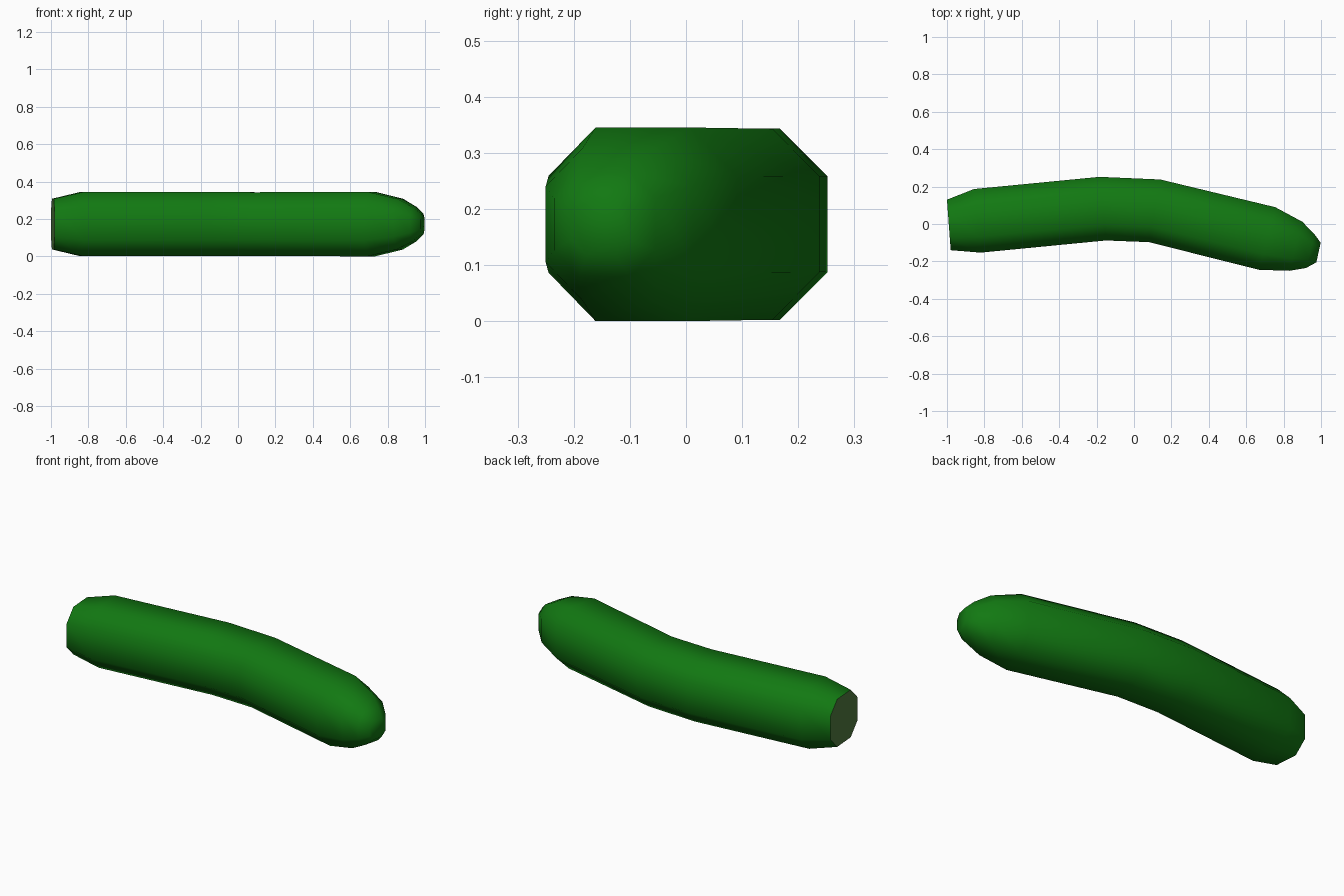
import bpy
from mathutils import Vector

if "Cube" in bpy.data.objects:
    bpy.data.objects.remove(bpy.data.objects["Cube"])


def material(name, colour):
    m = bpy.data.materials.new(name)
    m.diffuse_color = (*colour, 1)
    m.use_nodes = True
    m.node_tree.nodes["Principled BSDF"].inputs["Base Color"].default_value = m.diffuse_color
    return m


def add_mesh(name, verts, faces, mat, smooth):
    me = bpy.data.meshes.new(name)
    me.from_pydata(verts, [], faces)
    me.materials.append(mat)
    for p in me.polygons:
        p.use_smooth = smooth
    ob = bpy.data.objects.new(name, me)
    bpy.context.collection.objects.link(ob)
    return ob


# Chamfered-square cross-section (across, up), scaled by each ring's half width
SECTION = [(1, .5), (.5, 1), (-.5, 1), (-1, .5),
           (-1, -.5), (-.5, -1), (.5, -1), (1, -.5)]
N = len(SECTION)
MID_Z = 0.1725

# Rings seen from above: back edge x, y then front edge x, y
RINGS = [
    (-1.00, .13, -.98, -.14),
    (-.855, .187, -.82, -.153),
    (-.185, .252, -.15, -.088),
    (.14, .238, .08, -.097),
    (.755, .09, .67, -.245),
    (.90, .012, .83, -.25),
    (.965, -.055, .92, -.235),
    (.998, -.10, .975, -.205),
]


def ring(bx, by, fx, fy):
    back, front = Vector((bx, by, MID_Z)), Vector((fx, fy, MID_Z))
    centre, across = (back + front) / 2, (back - front) / 2
    up = Vector((0, 0, min(across.length, MID_Z)))
    return [centre + across * a + up * b for a, b in SECTION]


green = material("skin_green", (0.006, 0.19, 0.006))
pale = material("cut_green", (0.08, 0.19, 0.05))

# Curved body with rounded tip
verts = [v for r in RINGS for v in ring(*r)]
faces = []
for i in range(len(RINGS) - 1):
    for j in range(N):
        k = (j + 1) % N
        faces.append((i * N + j, i * N + k, (i + 1) * N + k, (i + 1) * N + j))
last = (len(RINGS) - 1) * N
faces.append(tuple(last + j for j in range(N)))
add_mesh("vegetable_body", verts, faces, green, True)

# Flat cut end
add_mesh("cut_end", ring(*RINGS[0]), [tuple(reversed(range(N)))], pale, False)
